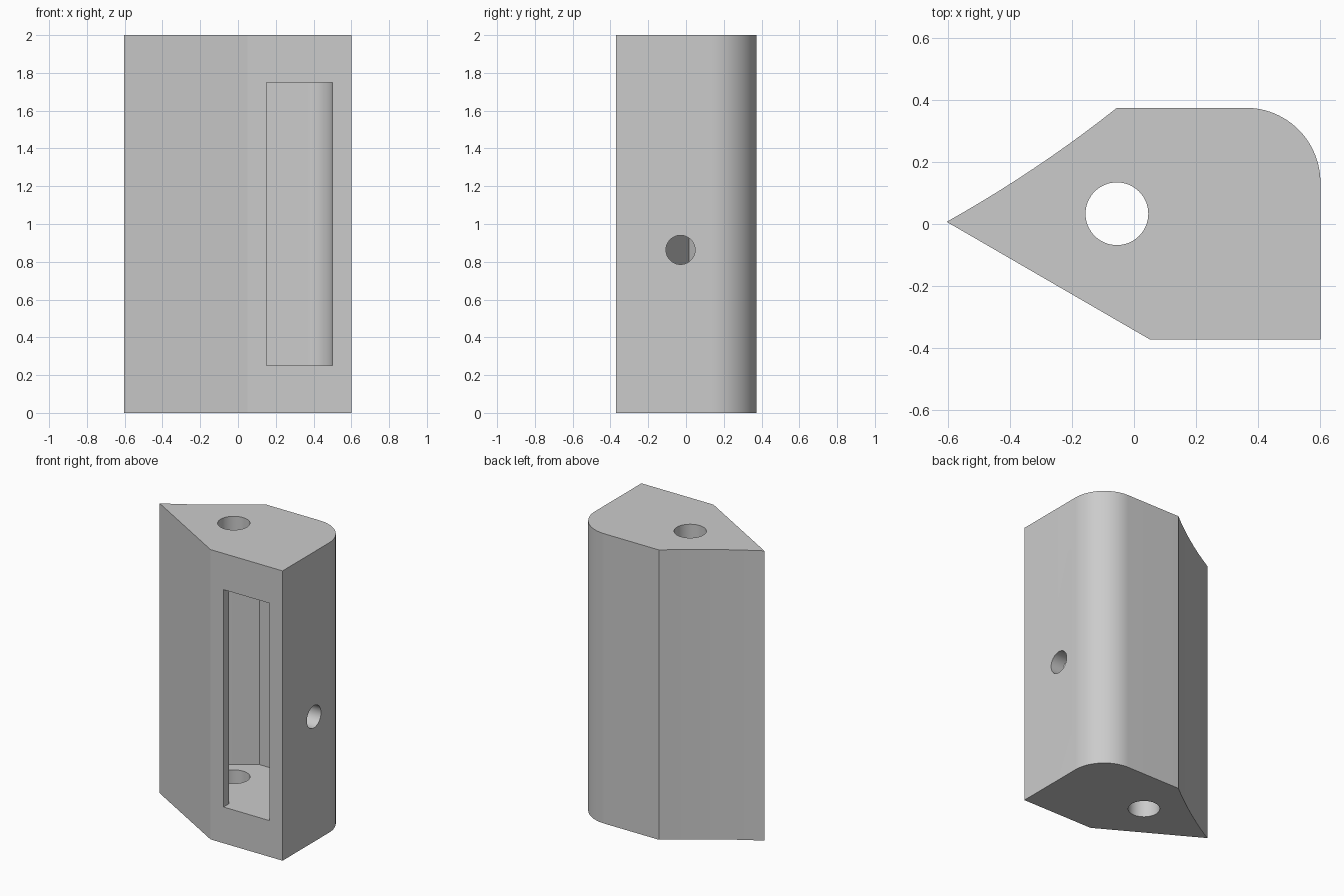
import bpy, bmesh, math

cube = bpy.data.objects.get("Cube")
if cube:
    bpy.data.objects.remove(cube, do_unlink=True)

grey = bpy.data.materials.new("plain grey")
grey.use_nodes = True
colour = (0.6, 0.6, 0.6, 1)
grey.diffuse_color = colour
grey.node_tree.nodes["Principled BSDF"].inputs["Base Color"].default_value = colour


def arc(cx, cy, r, steps=24):
    """Quarter circle from +x round to +y."""
    return [(cx + r * math.cos(a), cy + r * math.sin(a))
            for a in (math.pi / 2 * i / steps for i in range(steps + 1))]


def bow(p, q, bulge, steps=10):
    """Slightly bowed line from p to q, without its first point."""
    dx, dy = q[0] - p[0], q[1] - p[1]
    pts = []
    for i in range(1, steps + 1):
        t = i / steps
        b = 4 * bulge * t * (1 - t)
        pts.append((p[0] + dx * t + dy * b, p[1] + dy * t - dx * b))
    return pts


def prism(name, outline, z0, z1):
    bm = bmesh.new()
    base = bm.faces.new([bm.verts.new((x, y, z0)) for x, y in outline])
    top = bmesh.ops.extrude_face_region(bm, geom=[base])["geom"]
    bmesh.ops.translate(bm, vec=(0, 0, z1 - z0),
                        verts=[v for v in top if isinstance(v, bmesh.types.BMVert)])
    bmesh.ops.recalc_face_normals(bm, faces=bm.faces)
    mesh = bpy.data.meshes.new(name)
    bm.to_mesh(mesh)
    bm.free()
    mesh.materials.append(grey)
    obj = bpy.data.objects.new(name, mesh)
    bpy.context.collection.objects.link(obj)
    return obj


def drill(name, radius, depth, location, rotation=(0, 0, 0)):
    bpy.ops.mesh.primitive_cylinder_add(vertices=64, radius=radius, depth=depth,
                                        location=location, rotation=rotation)
    obj = bpy.context.object
    obj.name = name
    obj.data.materials.append(grey)
    return obj


# Solid body: pointed on one side, rounded at one back corner
tip, shoulder = (-0.603, 0.007), (-0.055, 0.374)
body = prism("body", [(0.05, -0.371), (0.6, -0.371)] + arc(0.36, 0.134, 0.24)
             + [shoulder] + bow(shoulder, tip, -0.02), 0, 2)

# Inner cavity following the walls, open through the front
in_tip, in_shoulder = (-0.42, 0.017), (-0.028, 0.272)
cavity = prism("cavity_cutter", [(0.15, -0.314), (0.15, -0.5), (0.5, -0.5)]
               + arc(0.362, 0.134, 0.138) + [in_shoulder]
               + bow(in_shoulder, in_tip, -0.015), 0.25, 1.75)

# Vertical through hole and the small side hole
cutters = [cavity,
           drill("vertical_hole_cutter", 0.101, 3, (-0.055, 0.033, 1)),
           drill("side_hole_cutter", 0.077, 0.3, (0.59, -0.029, 0.863),
                 (0, math.pi / 2, 0))]
for cutter in cutters:
    cutter.hide_render = True
    cutter.hide_set(True)
    mod = body.modifiers.new(cutter.name, "BOOLEAN")
    mod.operation = "DIFFERENCE"
    mod.solver = "EXACT"
    mod.object = cutter

# Bake the cuts, then smooth the curved faces
bpy.context.view_layer.update()
evaluated = body.evaluated_get(bpy.context.evaluated_depsgraph_get())
body.data = bpy.data.meshes.new_from_object(evaluated)
body.modifiers.clear()
for cutter in cutters:
    bpy.data.objects.remove(cutter, do_unlink=True)
bpy.ops.object.select_all(action="DESELECT")
body.select_set(True)
bpy.context.view_layer.objects.active = body
bpy.ops.object.shade_smooth_by_angle(angle=math.radians(20))
